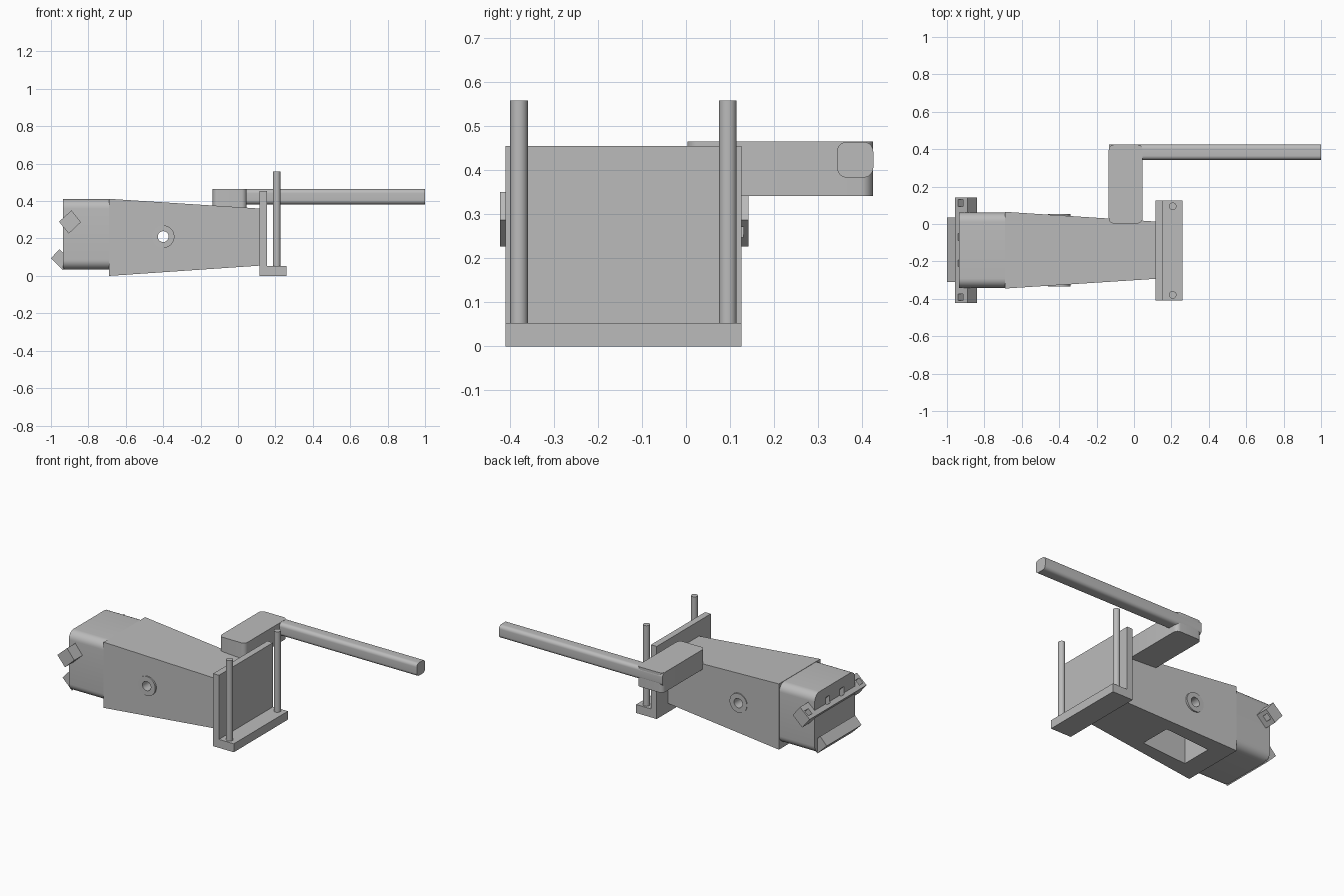
import bpy, bmesh, math
from mathutils import Matrix, Vector

if "Cube" in bpy.data.objects:
    bpy.data.objects.remove(bpy.data.objects["Cube"])

grey = bpy.data.materials.new("plain grey")
grey.use_nodes = True
COLOUR = (0.5, 0.5, 0.5, 1)
grey.diffuse_color = COLOUR
grey.node_tree.nodes["Principled BSDF"].inputs["Base Color"].default_value = COLOUR

MID_Y = -0.14  # centre line of the housing


def finish(name, bm):
    bmesh.ops.recalc_face_normals(bm, faces=bm.faces)
    mesh = bpy.data.meshes.new(name)
    bm.to_mesh(mesh)
    bm.free()
    mesh.materials.append(grey)
    ob = bpy.data.objects.new(name, mesh)
    bpy.context.collection.objects.link(ob)
    return ob


def box(name, low, high, axis=None, radius=0):
    """Box between two corners, optionally rounding the edges along one axis."""
    low, high = Vector(low), Vector(high)
    bm = bmesh.new()
    bmesh.ops.create_cube(bm, size=1)
    for v in bm.verts:
        v.co = (low + high) / 2 + v.co * (high - low)
    if axis is not None:
        edges = [e for e in bm.edges
                 if abs((e.verts[0].co - e.verts[1].co).normalized()[axis]) > 0.9]
        bmesh.ops.bevel(bm, geom=edges, offset=radius, segments=8,
                        profile=0.5, affect='EDGES')
    return finish(name, bm)


def prism(name, profile, y0, y1):
    """Side profile in x and z, extruded along y."""
    bm = bmesh.new()
    face = bm.faces.new([bm.verts.new((x, y0, z)) for x, z in profile])
    new = bmesh.ops.extrude_face_region(bm, geom=[face])["geom"]
    bmesh.ops.translate(bm, vec=(0, y1 - y0, 0),
                        verts=[g for g in new if isinstance(g, bmesh.types.BMVert)])
    return finish(name, bm)


def cylinder(name, centre, radius, length, along_y=False):
    bm = bmesh.new()
    turn = Matrix.Rotation(math.pi / 2 if along_y else 0, 4, 'X')
    bmesh.ops.create_cone(bm, cap_ends=True, segments=40, radius1=radius, radius2=radius,
                          depth=length, matrix=Matrix.Translation(centre) @ turn)
    return finish(name, bm)


def cut(target, cutter):
    mod = target.modifiers.new("cut", 'BOOLEAN')
    mod.operation = 'DIFFERENCE'
    mod.object = cutter
    mod.solver = 'EXACT'
    bpy.context.view_layer.objects.active = target
    bpy.ops.object.modifier_apply(modifier=mod.name)


# Tapered housing
body = box("tapered_housing", (-0.69, -0.345, 0), (0.118, 0.065, 0.412))
for v in body.data.vertices:
    if v.co.x > 0:
        v.co.y = MID_Y + math.copysign(0.153, v.co.y - MID_Y)
        v.co.z = 0.36 if v.co.z > 0.2 else 0.055

# Rounded nose block and its two angled bars
nose = box("nose_block", (-0.935, -0.341, 0.035), (-0.68, 0.061, 0.41), 0, 0.05)
upper_bar = prism("upper_bar", [(-0.957, 0.29), (-0.89, 0.35), (-0.84, 0.287), (-0.905, 0.226)],
                  -0.422, 0.142)
prism("lower_bar", [(-1, 0.094), (-0.955, 0.143), (-0.89, 0.08), (-0.935, 0.03)], -0.31, 0.035)

# Pivot washers on both sides
washers = [cylinder("pivot_washer", (-0.4, MID_Y + s * 0.179, 0.21), 0.06, 0.03, True)
           for s in (-1, 1)]

# Cutters: pivot hole, underside pocket and bar slots
pivot_hole = cylinder("pivot_cutter", (-0.4, MID_Y, 0.21), 0.029, 1, True)
pocket = box("pocket_cutter", (-0.57, -0.24, -0.1), (-0.27, -0.04, 0.33))
cutters = [pivot_hole, pocket]
for part in [body] + washers:
    cut(part, pivot_hole)
cut(body, pocket)
for offset in (-0.252, -0.07, 0.07, 0.252):
    slot = box("slot_cutter", (-0.018, -0.018, -0.09), (0.018, 0.018, 0.09))
    slot.data.transform(Matrix.Translation((-0.9, MID_Y + offset, 0.289))
                        @ Matrix.Rotation(math.radians(-45), 4, 'Y'))
    cut(upper_bar, slot)
    if abs(offset) < 0.1:
        cut(nose, slot)
    cutters.append(slot)
for c in cutters:
    bpy.data.objects.remove(c)

# End bracket with two upright rods
box("bracket_plate", (0.115, -0.41, 0), (0.155, 0.126, 0.455))
box("bracket_base", (0.15, -0.41, 0), (0.258, 0.126, 0.053))
for y in (-0.379, 0.095):
    cylinder("upright_rod", (0.207, y, 0.3), 0.02, 0.515)

# Crank arm and handle
box("crank_arm", (-0.135, 0.003, 0.341), (0.046, 0.424, 0.465), 2, 0.028)
box("crank_handle", (-0.134, 0.343, 0.383), (1, 0.425, 0.464), 0, 0.022)

# Smooth rounded surfaces, keep hard edges
bpy.ops.object.select_all(action='DESELECT')
for ob in bpy.context.collection.objects:
    if ob.type == 'MESH' and ob.data.materials and ob.data.materials[0] == grey:
        ob.select_set(True)
        bpy.context.view_layer.objects.active = ob
bpy.ops.object.shade_smooth_by_angle(angle=math.radians(30))
